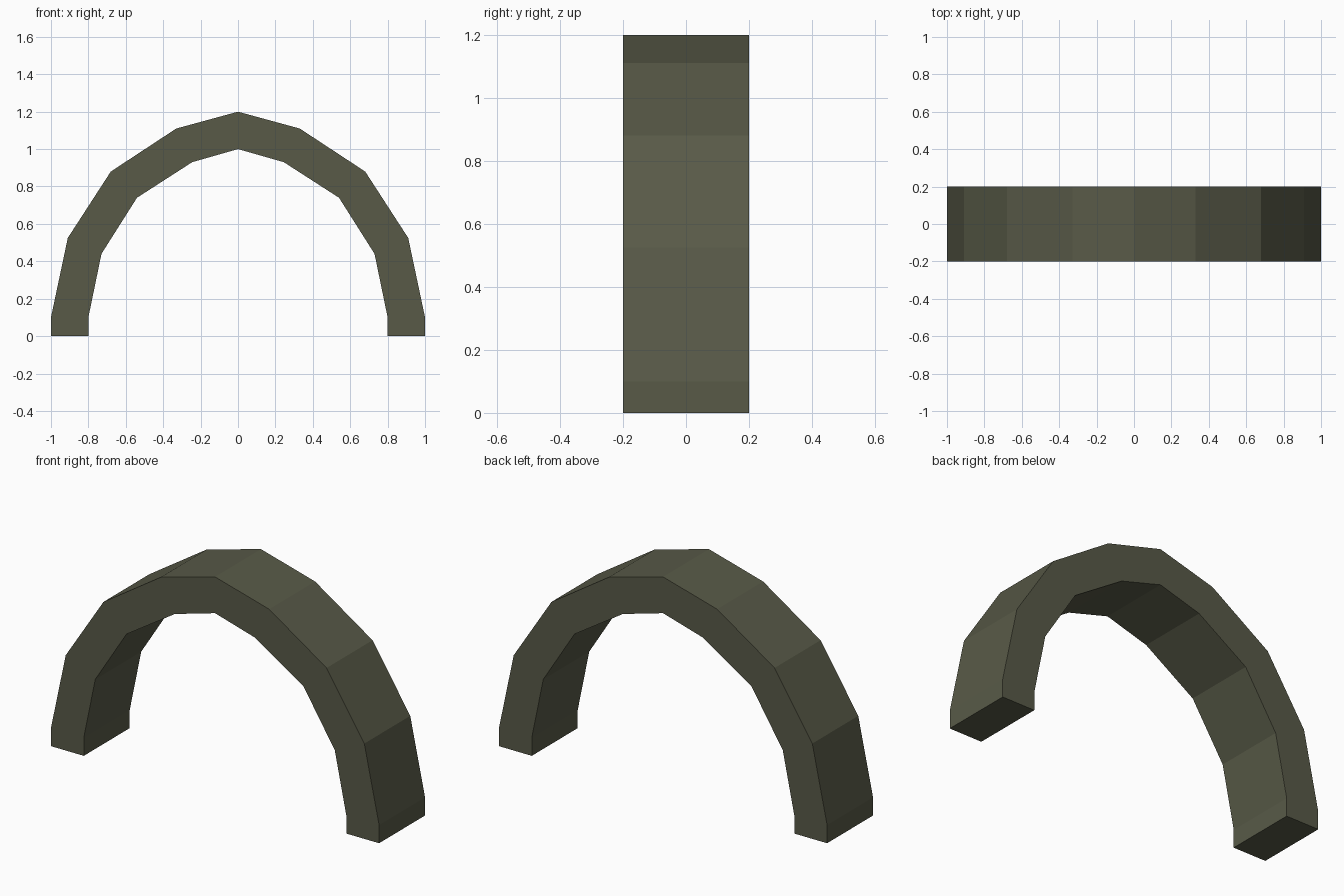
import bpy
import bmesh

if "Cube" in bpy.data.objects:
    bpy.data.objects.remove(bpy.data.objects["Cube"])

# Olive-grey stone colour
stone = bpy.data.materials.new("dark olive grey")
stone.diffuse_color = (0.098, 0.102, 0.064, 1.0)
stone.use_nodes = True
stone.node_tree.nodes["Principled BSDF"].inputs["Base Color"].default_value = stone.diffuse_color

# Right half of the arch profile, from foot to crown (x, z)
outer_half = [(1.0, 0.0), (1.0, 0.1), (0.91, 0.525), (0.68, 0.88), (0.33, 1.11), (0.0, 1.2)]
inner_half = [(0.8, 0.0), (0.8, 0.1), (0.73, 0.44), (0.54, 0.74), (0.245, 0.93), (0.0, 1.0)]
HALF_DEPTH = 0.2


def mirrored(half):
    """Full profile from right foot over the crown to left foot."""
    return half + [(-x, z) for x, z in reversed(half[:-1])]


# Arch: one rectangular section per profile step, joined by quads
bm = bmesh.new()
sections = []
for (ox, oz), (ix, iz) in zip(mirrored(outer_half), mirrored(inner_half)):
    corners = [(ox, -HALF_DEPTH, oz), (ox, HALF_DEPTH, oz),
               (ix, HALF_DEPTH, iz), (ix, -HALF_DEPTH, iz)]
    sections.append([bm.verts.new(c) for c in corners])

for a, b in zip(sections, sections[1:]):
    for i in range(4):
        j = (i + 1) % 4
        bm.faces.new((a[i], a[j], b[j], b[i]))

# Flat feet
bm.faces.new(sections[0])
bm.faces.new(sections[-1])
bmesh.ops.recalc_face_normals(bm, faces=bm.faces[:])

mesh = bpy.data.meshes.new("arch")
bm.to_mesh(mesh)
bm.free()
mesh.materials.append(stone)
bpy.context.collection.objects.link(bpy.data.objects.new("arch", mesh))
